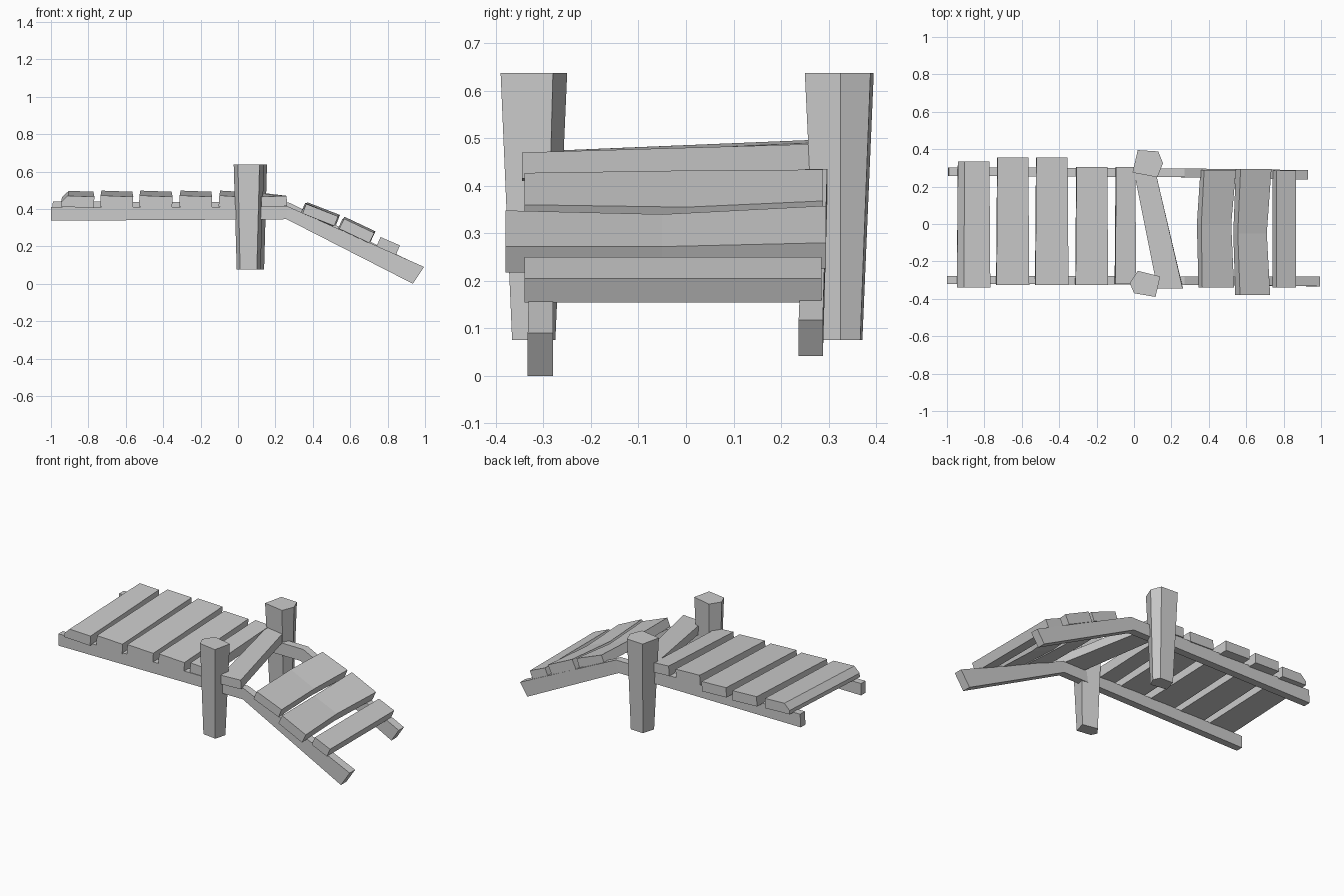
import bpy, bmesh
from mathutils import Vector

if "Cube" in bpy.data.objects:
    bpy.data.objects.remove(bpy.data.objects["Cube"])

wood = bpy.data.materials.new("weathered grey wood")
wood.diffuse_color = (0.6, 0.6, 0.6, 1)
wood.use_nodes = True
wood.node_tree.nodes["Principled BSDF"].inputs["Base Color"].default_value = wood.diffuse_color


def loft(name, rings):
    """Skin a row of matching outlines and cap both ends."""
    bm = bmesh.new()
    loops = [[bm.verts.new(p) for p in ring] for ring in rings]
    n = len(loops[0])
    for a, b in zip(loops, loops[1:]):
        for i in range(n):
            j = (i + 1) % n
            bm.faces.new((a[i], a[j], b[j], b[i]))
    bm.faces.new(loops[0])
    bm.faces.new(loops[-1])
    bmesh.ops.recalc_face_normals(bm, faces=bm.faces)
    mesh = bpy.data.meshes.new(name)
    bm.to_mesh(mesh)
    bm.free()
    mesh.materials.append(wood)
    obj = bpy.data.objects.new(name, mesh)
    bpy.context.collection.objects.link(obj)
    return obj


def rail(name, stations):
    """Bent beam; each station is x and z below, x and z above, y range."""
    loft(name, [[(xb, y0, zb), (xb, y1, zb), (xt, y1, zt), (xt, y0, zt)]
                for xb, zb, xt, zt, y0, y1 in stations])


def plank(name, stations, thick, chamfer=0.0):
    """Board along y; each station is y, left x and z, right x and z of the top."""
    rings = []
    for y, x0, z0, x1, z1 in stations:
        left, right = Vector((x0, y, z0)), Vector((x1, y, z1))
        d = (right - left).normalized()
        down = Vector((d.z, 0, -d.x)) * thick
        ring = [left + down, right + down, right]
        if chamfer:
            ring += [left + d * chamfer, left + down * 0.6]
        else:
            ring.append(left)
        rings.append(ring)
    loft(name, rings)


def post(name, outline):
    """Five-sided post that narrows towards its foot."""
    cx = sum(p[0] for p in outline) / 5
    cy = sum(p[1] for p in outline) / 5
    foot = [(cx + (x - cx) * 0.78, cy + (y - cy) * 0.65, 0.075) for x, y in outline]
    loft(name, [foot, [(x, y, 0.637) for x, y in outline]])


# Side rails with the broken downhill half
rail("front_rail", [(-1.0, 0.337, -1.0, 0.41, -0.32, -0.277),
                    (0.26, 0.345, 0.27, 0.412, -0.325, -0.28),
                    (0.935, 0.0, 0.995, 0.09, -0.333, -0.28)])
rail("back_rail", [(-0.995, 0.36, -0.99, 0.44, 0.257, 0.303),
                   (0.25, 0.36, 0.27, 0.435, 0.25, 0.297),
                   (0.88, 0.042, 0.93, 0.118, 0.237, 0.288)])

# Posts
post("front_post", [(-0.023, -0.315), (0.02, -0.25), (0.14, -0.28),
                    (0.115, -0.39), (0.0, -0.37)])
post("back_post", [(0.02, 0.395), (0.13, 0.388), (0.155, 0.325),
                   (0.125, 0.25), (-0.008, 0.275)])

# Level deck boards, rising slightly to the back
level = [(-0.945, -0.768, -0.34, 0.335, 0.035), (-0.735, -0.56, -0.325, 0.355, 0),
         (-0.527, -0.35, -0.325, 0.355, 0), (-0.312, -0.138, -0.325, 0.305, 0),
         (-0.1, 0.012, -0.32, 0.305, 0)]
for i, (x0, x1, y0, y1, cut) in enumerate(level):
    plank(f"level_plank_{i + 1}",
          [(y0, x0, 0.472, x1, 0.465), (y1, x0 + 0.005, 0.498, x1 - 0.005, 0.492)],
          0.06, cut)

# Loose board lying crooked at the break
plank("crooked_plank", [(-0.345, 0.125, 0.465, 0.26, 0.47),
                        (0.28, 0.0, 0.488, 0.115, 0.488)], 0.055)

# Warped boards on the slope
plank("slope_plank_1", [(-0.34, 0.365, 0.427, 0.535, 0.36),
                        (0.0, 0.36, 0.432, 0.52, 0.355),
                        (0.288, 0.375, 0.434, 0.545, 0.368)], 0.055)
plank("slope_plank_2", [(-0.38, 0.567, 0.348, 0.728, 0.272),
                        (-0.05, 0.555, 0.34, 0.71, 0.272),
                        (0.295, 0.57, 0.358, 0.735, 0.28)], 0.06)
plank("slope_plank_3", [(-0.34, 0.762, 0.25, 0.866, 0.205),
                        (0.285, 0.762, 0.25, 0.866, 0.205)], 0.055)
